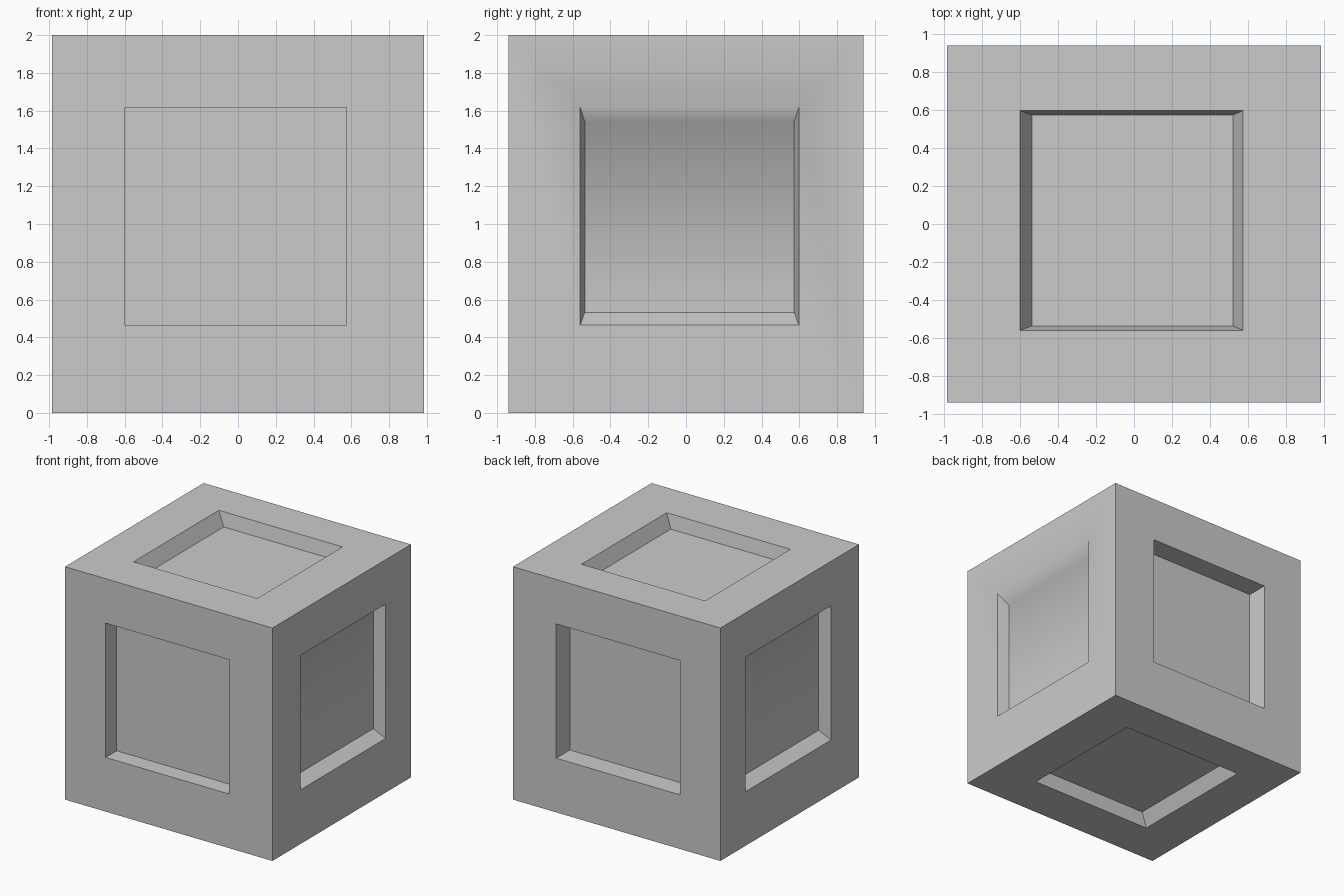
import bpy, bmesh, math

if "Cube" in bpy.data.objects:
    bpy.data.objects.remove(bpy.data.objects["Cube"])

# Outer box, recess rim and drafted recess floor limits, per axis (min, max)
BOX = [(-0.985, 0.985), (-0.94, 0.94), (0.0, 2.0)]
RIM = [(-0.60, 0.575), (-0.56, 0.597), (0.465, 1.618)]
FLOOR = [(-0.537, 0.52), (-0.536, 0.573), (0.532, 1.542)]

bm = bmesh.new()


def ring(axis, level, limits):
    """Four corners of a rectangle lying across the given axis."""
    u, v = (axis + 1) % 3, (axis + 2) % 3
    verts = []
    for i, j in ((0, 0), (1, 0), (1, 1), (0, 1)):
        co = [0, 0, 0]
        co[axis], co[u], co[v] = level, limits[u][i], limits[v][j]
        verts.append(bm.verts.new(co))
    return verts


def recessed_side(axis, side, depth, floor):
    level = BOX[axis][side]
    inner = level - depth if side else level + depth
    rings = [ring(axis, level, BOX), ring(axis, level, RIM), ring(axis, inner, floor)]
    for a, b in zip(rings, rings[1:]):
        for k in range(4):
            n = (k + 1) % 4
            bm.faces.new((a[k], a[n], b[n], b[k]))
    bm.faces.new(rings[-1])


# Left/right and bottom/top recesses have sloped walls, front/back are straight
for side in (0, 1):
    recessed_side(0, side, 0.10, FLOOR)
    recessed_side(1, side, (0.15, 0.185)[side], RIM)
    recessed_side(2, side, 0.117, FLOOR)

bmesh.ops.remove_doubles(bm, verts=bm.verts, dist=0.0001)
bmesh.ops.recalc_face_normals(bm, faces=bm.faces)

mesh = bpy.data.meshes.new("recessed_cube")
bm.to_mesh(mesh)
bm.free()
cube = bpy.data.objects.new("recessed_cube", mesh)
bpy.context.collection.objects.link(cube)

# The shallow top slope of the side recesses blends smoothly, all else is sharp
bpy.context.view_layer.objects.active = cube
cube.select_set(True)
bpy.ops.object.shade_smooth_by_angle(angle=math.radians(54.5))
